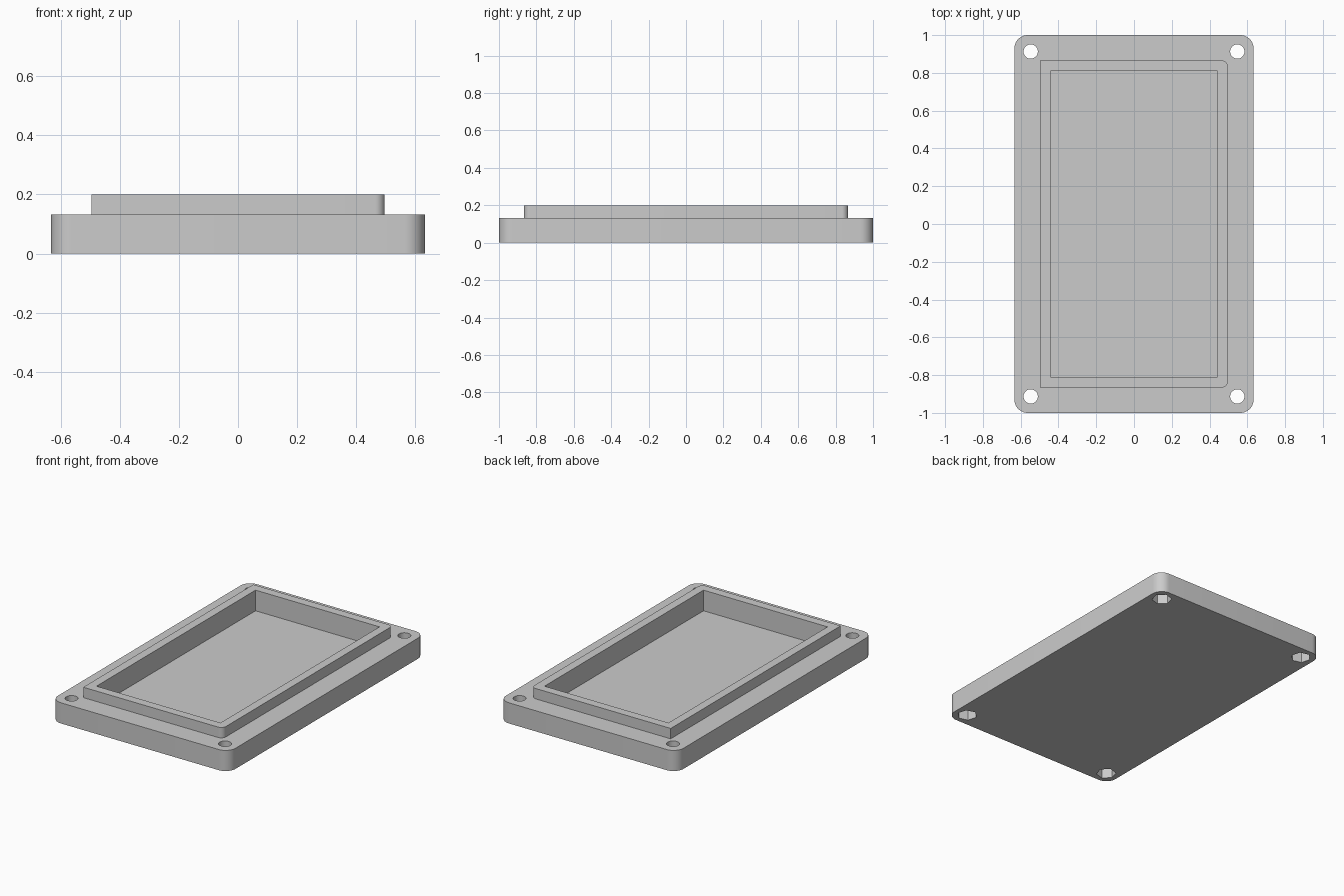
import bpy
import bmesh
from math import cos, sin, radians, pi

cube = bpy.data.objects.get("Cube")
if cube:
    bpy.data.objects.remove(cube, do_unlink=True)

BASE_TOP, LIP_TOP, FLOOR = 0.133, 0.2, 0.067

grey = bpy.data.materials.new("light_grey")
grey.use_nodes = True
grey.diffuse_color = (0.6, 0.6, 0.6, 1)
grey.node_tree.nodes["Principled BSDF"].inputs["Base Color"].default_value = (0.6, 0.6, 0.6, 1)


def prism(name, outline, z0, z1):
    """Extrude a counter-clockwise outline from z0 to z1."""
    bm = bmesh.new()
    face = bm.faces.new([bm.verts.new((x, y, z0)) for x, y in outline])
    top = bmesh.ops.extrude_face_region(bm, geom=[face])["geom"]
    for v in top:
        if isinstance(v, bmesh.types.BMVert):
            v.co.z = z1
    bmesh.ops.recalc_face_normals(bm, faces=bm.faces[:])
    mesh = bpy.data.meshes.new(name)
    bm.to_mesh(mesh)
    bm.free()
    mesh.materials.append(grey)
    obj = bpy.data.objects.new(name, mesh)
    bpy.context.collection.objects.link(obj)
    return obj


def rounded(hx, hy, r_right, r_left, steps=10):
    """Rectangle outline with separate right and left corner radii."""
    pts = []
    for i, (sx, sy) in enumerate(((1, 1), (-1, 1), (-1, -1), (1, -1))):
        r = r_right if sx > 0 else r_left
        n = steps if r else 0
        for k in range(n + 1):
            a = pi / 2 * (i + (k / n if n else 0))
            pts.append((sx * (hx - r) + r * cos(a), sy * (hy - r) + r * sin(a)))
    return pts


def ring(x, y, r, n, start=0):
    return [(x + r * cos(start + 2 * pi * k / n), y + r * sin(start + 2 * pi * k / n))
            for k in range(n)]


def combine(target, other, operation):
    """Apply a boolean and discard the helper."""
    mod = target.modifiers.new(operation, "BOOLEAN")
    mod.operation, mod.solver, mod.object = operation, "EXACT", other
    bpy.ops.object.select_all(action="DESELECT")
    bpy.context.view_layer.objects.active = target
    target.select_set(True)
    bpy.ops.object.modifier_apply(modifier=mod.name)
    bpy.data.objects.remove(other, do_unlink=True)


# Base plate with a raised lip, rounded only on one long side
lid = prism("enclosure_lid", rounded(0.633, 1.0, 0.07, 0.07), 0, BASE_TOP)
combine(lid, prism("lip", rounded(0.497, 0.866, 0.033, 0), 0.1, LIP_TOP), "UNION")

# Rectangular pocket
combine(lid, prism("pocket", rounded(0.442, 0.81, 0, 0), FLOOR, 0.3), "DIFFERENCE")

# Screw holes with hexagonal nut recesses below, flats facing the corners
for sx in (-1, 1):
    for sy in (-1, 1):
        x, y = sx * 0.547, sy * 0.913
        combine(lid, prism("screw_hole", ring(x, y, 0.038, 32), -0.1, 0.3), "DIFFERENCE")
        nut = ring(x, y, 0.06, 6, radians(15 * sx * sy))
        combine(lid, prism("nut_recess", nut, -0.1, FLOOR), "DIFFERENCE")

bpy.ops.object.shade_smooth_by_angle(angle=radians(30))
